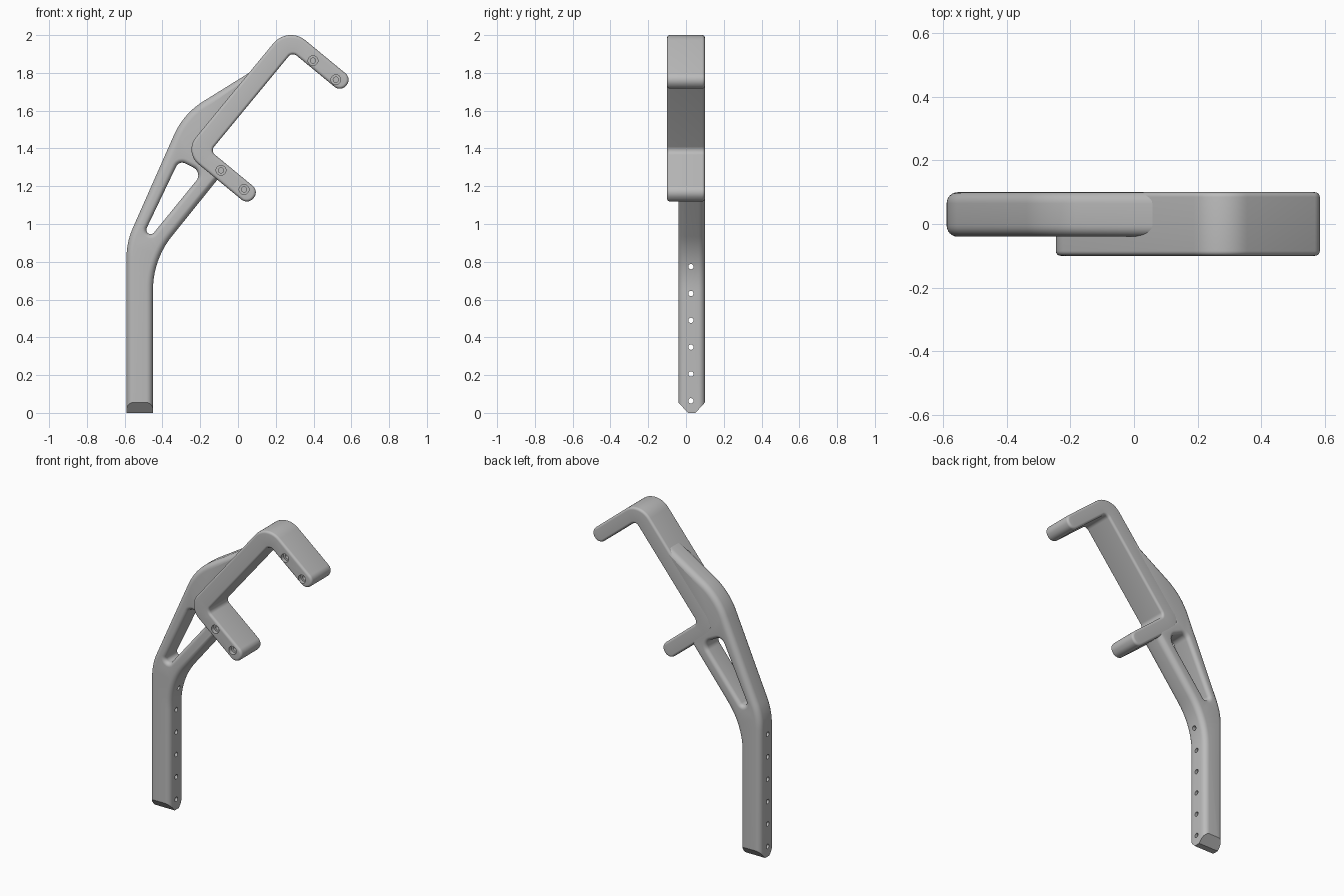
import bpy, bmesh, math
from mathutils import Vector, Matrix

cube = bpy.data.objects.get("Cube")
if cube:
    bpy.data.objects.remove(cube, do_unlink=True)

grey = bpy.data.materials.new("plain grey")
grey.use_nodes = True
COLOUR = (0.5, 0.5, 0.5, 1)
grey.diffuse_color = COLOUR
grey.node_tree.nodes["Principled BSDF"].inputs["Base Color"].default_value = COLOUR

# The clamp is tilted: U runs along its back bar, V along its jaws
TILT = math.radians(50.5)
U = Vector((math.cos(TILT), math.sin(TILT)))
V = Vector((math.sin(TILT), -math.cos(TILT)))


def tilted(u, v):
    return U * u + V * v


def fillet(corners, steps=10):
    """Round each (point, radius) corner of a closed outline."""
    out = []
    for i, (p, r) in enumerate(corners):
        p = Vector(p)
        if r == 0:
            out.append(p)
            continue
        a = (Vector(corners[i - 1][0]) - p).normalized()
        b = (Vector(corners[(i + 1) % len(corners)][0]) - p).normalized()
        half = a.angle(b) / 2
        centre = p + (a + b).normalized() * r / math.sin(half)
        start = p + a * r / math.tan(half) - centre
        end = p + b * r / math.tan(half) - centre
        turn = math.pi - 2 * half
        for k in range(steps + 1):
            t = k / steps
            s = math.sin(turn)
            out.append(centre + start * (math.sin((1 - t) * turn) / s)
                       + end * (math.sin(t * turn) / s))
    return out


def inset(points, d):
    """Move an outline to its left, which is the solid side."""
    out = []
    for i, p in enumerate(points):
        a = (p - points[i - 1]).normalized()
        b = (points[(i + 1) % len(points)] - p).normalized()
        na, nb = Vector((-a.y, a.x)), Vector((-b.y, b.x))
        out.append(p + (na + nb) * d / (1 + na.dot(nb)))
    return out


def rounded_prism(loops, y0, y1, steps=6):
    """Extrude (outline, edge radius) loops along y with rounded rims."""
    bm = bmesh.new()
    rims = []
    for points, r in loops:
        arc = [math.pi / 2 * k / steps for k in range(steps + 1)]
        levels = [(r * (1 - math.sin(a)), r * (1 - math.cos(a))) for a in arc]
        rows = [(d, y0 + h) for d, h in levels]
        rows += [(d, y1 - h) for d, h in reversed(levels)]
        rings = [[bm.verts.new((p.x, y, p.y)) for p in inset(points, d)]
                 for d, y in rows]
        n = len(points)
        for low, high in zip(rings, rings[1:]):
            for i in range(n):
                j = (i + 1) % n
                bm.faces.new((low[i], low[j], high[j], high[i]))
        rims.append((rings[0], rings[-1]))
    for side in (0, 1):
        edges = [bm.edges.get((ring[side][i - 1], ring[side][i]))
                 for ring in rims for i in range(len(ring[side]))]
        bmesh.ops.triangle_fill(bm, edges=edges, use_beauty=True)
    bmesh.ops.recalc_face_normals(bm, faces=bm.faces)
    return bm


def make_object(name, bm):
    mesh = bpy.data.meshes.new(name)
    bm.to_mesh(mesh)
    bm.free()
    mesh.materials.append(grey)
    obj = bpy.data.objects.new(name, mesh)
    bpy.context.collection.objects.link(obj)
    return obj


def drill(obj, centres, axis, radius, length):
    """Cut round holes centred on the given points."""
    bm = bmesh.new()
    turn = Vector(axis).to_track_quat("Z", "Y").to_matrix().to_4x4()
    for c in centres:
        bmesh.ops.create_cone(bm, cap_ends=True, segments=24, radius1=radius,
                              radius2=radius, depth=length,
                              matrix=Matrix.Translation(c) @ turn)
    cutter = make_object("hole_cutter", bm)
    cutter.hide_render = True
    mod = obj.modifiers.new("holes", "BOOLEAN")
    mod.operation, mod.solver, mod.object = "DIFFERENCE", "EXACT", cutter
    graph = bpy.context.evaluated_depsgraph_get()
    mesh = bpy.data.meshes.new_from_object(obj.evaluated_get(graph))
    obj.modifiers.clear()
    obj.data = mesh
    bpy.data.objects.remove(cutter, do_unlink=True)


# Clamp: a back bar with two jaws
TOP, TOP_IN, LOW_IN, LOW = 1.749, 1.657, 0.977, 0.883
BACK, BACK_IN, TIP = -1.1, -0.994, -0.66
clamp_outline = fillet([
    (tilted(LOW, BACK), 0.1), (tilted(LOW, TIP), 0.044),
    (tilted(LOW_IN, TIP), 0.044), (tilted(LOW_IN, BACK_IN), 0.03),
    (tilted(TOP_IN, BACK_IN), 0.03), (tilted(TOP_IN, TIP), 0.044),
    (tilted(TOP, TIP), 0.044), (tilted(TOP, BACK), 0.12)])
clamp = make_object("clamp", rounded_prism([(clamp_outline, 0.015)], -0.1, 0.1))

# Stepped screw holes in the front of both jaws
screws = [(0.397, -0.1, 1.865), (0.518, -0.1, 1.764),
          (-0.09, -0.1, 1.284), (0.032, -0.1, 1.183)]
drill(clamp, screws, (0, 1, 0), 0.026, 0.05)
drill(clamp, screws, (0, 1, 0), 0.014, 0.11)

# Strut: bent post that forks around a triangular opening into the clamp
strut_outline = fillet([
    ((-0.59, -0.1), 0), ((-0.45, -0.1), 0), ((-0.45, 0.811), 0.45),
    (tilted(0.935, -0.87), 0), (tilted(0.935, -1.04), 0),
    (tilted(1.45, -1.04), 0), ((0.12, 1.838), 0),
    ((-0.289, 1.584), 0.4), ((-0.59, 0.904), 0.38)])
opening = fillet([((-0.566, 0.806), 0.023), ((-0.312, 1.337), 0.035),
                  ((-0.185, 1.273), 0.045)])
bm = rounded_prism([(strut_outline, 0.035), (opening, 0.024)], -0.04, 0.1)

# Wedge-shaped foot
for point, normal in (((0, 0.01, 0), (0, -0.055, -0.05)),
                      ((0, 0.05, 0), (0, 0.055, -0.05)),
                      ((0, 0, 0), (0, 0, -1))):
    cut = bmesh.ops.bisect_plane(
        bm, geom=bm.verts[:] + bm.edges[:] + bm.faces[:], dist=1e-5,
        plane_co=point, plane_no=normal, clear_outer=True)
    rim = [e for e in cut["geom_cut"] if isinstance(e, bmesh.types.BMEdge)]
    bmesh.ops.holes_fill(bm, edges=rim, sides=0)
bmesh.ops.recalc_face_normals(bm, faces=bm.faces)
strut = make_object("strut", bm)

# Row of pin holes through the post
pins = [(-0.52, 0.026, 0.064 + 0.142 * i) for i in range(6)]
drill(strut, pins, (1, 0, 0), 0.014, 0.4)

# Smooth shading with crisp edges
for obj in (clamp, strut):
    bpy.ops.object.select_all(action="DESELECT")
    obj.select_set(True)
    bpy.context.view_layer.objects.active = obj
    bpy.ops.object.shade_smooth_by_angle(angle=math.radians(30))
